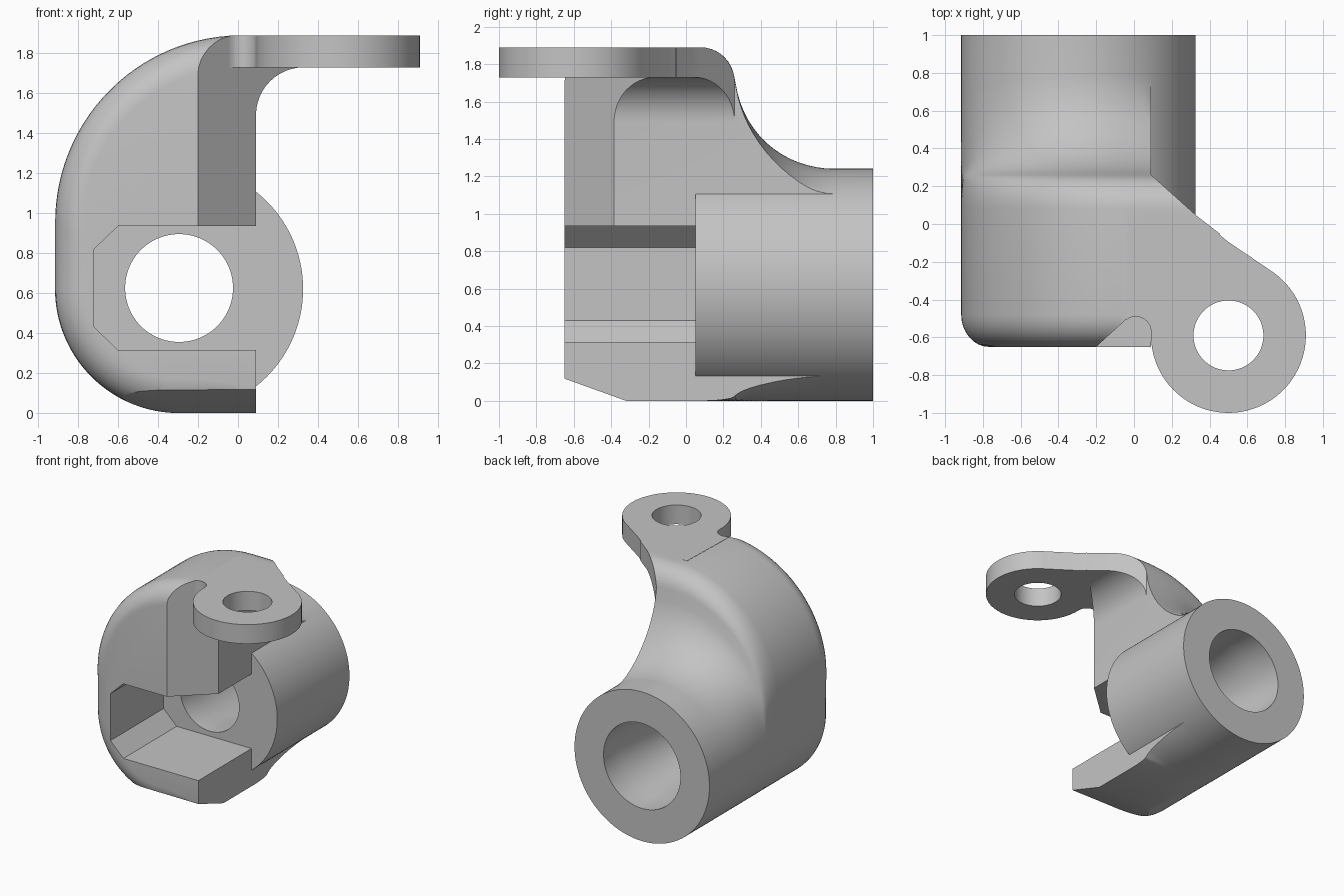
import bpy, bmesh, math
from math import sin, cos, pi, radians

cube = bpy.data.objects.get("Cube")
if cube:
    bpy.data.objects.remove(cube)

grey = bpy.data.materials.new("plain grey")
grey.use_nodes = True
GREY = (0.55, 0.55, 0.55, 1)
grey.diffuse_color = GREY
grey.node_tree.nodes["Principled BSDF"].inputs["Base Color"].default_value = GREY

CX, CZ, RAD, TOP = -0.295, 0.62, 0.62, 1.89


def loft(name, rings):
    """Skin a row of equal-length closed rings and cap both ends."""
    bm = bmesh.new()
    rows = [[bm.verts.new(p) for p in ring] for ring in rings]
    n = len(rows[0])
    for a, b in zip(rows, rows[1:]):
        for i in range(n):
            j = (i + 1) % n
            bm.faces.new((a[i], a[j], b[j], b[i]))
    bm.faces.new(rows[0])
    bm.faces.new(rows[-1])
    bmesh.ops.recalc_face_normals(bm, faces=bm.faces)
    mesh = bpy.data.meshes.new(name)
    bm.to_mesh(mesh)
    bm.free()
    mesh.materials.append(grey)
    obj = bpy.data.objects.new(name, mesh)
    bpy.context.collection.objects.link(obj)
    return obj


def prism(name, pts, axis, lo, hi):
    """Extrude a flat outline along an axis."""
    place = {"x": lambda u, v, w: (w, u, v),
             "y": lambda u, v, w: (u, w, v),
             "z": lambda u, v, w: (u, v, w)}[axis]
    return loft(name, [[place(u, v, w) for u, v in pts] for w in (lo, hi)])


def arc(cx, cy, r, a, b, n):
    angles = [radians(a + (b - a) * i / n) for i in range(n + 1)]
    return [(cx + r * cos(t), cy + r * sin(t)) for t in angles]


def circle(cx, cy, r, n=96):
    return arc(cx, cy, r, 0, 360, n)[:-1]


def combine(target, tool, operation):
    mod = target.modifiers.new(tool.name, "BOOLEAN")
    mod.operation = operation
    mod.solver = "EXACT"
    mod.object = tool
    bpy.context.view_layer.objects.active = target
    bpy.ops.object.modifier_apply(modifier=mod.name)
    bpy.data.objects.remove(tool)


# Housing outline: flat bottom and top, round lower left, large round upper left
def inside(x, z):
    if not (-0.915 <= x <= 0.6 and 0 <= z <= TOP):
        return False
    if x < CX and z < CZ:
        return math.hypot(x - CX, z - CZ) <= RAD
    if x < 0.02 and z > 0.955:
        return math.hypot(x - 0.02, z - 0.955) <= 0.935
    return True


def reach(t):
    lo, hi = 0, 3
    for _ in range(40):
        mid = (lo + hi) / 2
        if inside(CX + mid * cos(t), CZ + mid * sin(t)):
            lo = mid
        else:
            hi = mid
    return lo


ANGLES = [2 * pi * i / 160 for i in range(160)]
REACH = [reach(t) for t in ANGLES]


def section(y, inset=0, blend=1):
    ring = []
    for t, r in zip(ANGLES, REACH):
        d = RAD + (r - RAD) * blend - inset
        ring.append((CX + d * cos(t), y, CZ + d * sin(t)))
    return ring


# Housing: rounded front rim, rounded shoulder, then a hollow sweep to the barrel
F = 0.17
rings = [section(-0.65 + F * (1 - cos(a)), F * (1 - sin(a)))
         for a in [pi / 2 * i / 8 for i in range(9)]]
rim = [(0.08 + 0.18 * sin(a), 1.71 + 0.18 * cos(a))
       for a in [radians(80) * i / 9 for i in range(10)]]
sweep = [(0.8 - 0.54 * cos(a), 1.78 - 0.54 * sin(a))
         for a in [radians(14 + 76 * i / 14) for i in range(15)]]
rings += [section(y, 0, (z - 1.24) / 0.65) for y, z in rim + sweep]
housing = loft("joint_housing", rings)

# Trim the open side, leaving a curved gusset below the arm
gusset = arc(0.33, 1.49, 0.24, 180, 90, 12)
combine(housing, prism("side_cut", [(0.09, -0.2)] + gusset + [(1, 1.73), (1, -0.2)],
                       "y", -2, 2), "DIFFERENCE")
combine(housing, prism("front_slant_cut", [(-0.3, -0.741), (0.7, 0.172), (0.7, -0.95)],
                       "z", 0.934, 2.2), "DIFFERENCE")
combine(housing, prism("back_slant_cut", [(0.09, 0.26), (0.33, 0.045), (0.75, -0.28),
                                          (0.75, 1.2), (0.09, 1.2)],
                       "z", 1.2, 2.2), "DIFFERENCE")
combine(housing, prism("lower_chamfer_cut", [(-0.32, 0), (-0.82, 0.18), (-0.82, -0.3),
                                             (-0.32, -0.3)], "x", -2, 2), "DIFFERENCE")

# Barrel
combine(housing, prism("barrel", circle(CX, CZ, 0.621, 128), "y", 0.05, 1), "UNION")

# Arm plate with hooked notch and round eye
outline = [(-0.03, 0.03), (-0.044, -0.4)]
outline += arc(0.01, -0.57, 0.08, 132, 0, 12)
outline += arc(0.5, -0.59, 0.41, 180, 418, 48)
outline += [(0.5, -0.095), (0.33, 0.043), (0.3, 0.03)]
arm = prism("arm", outline, "z", 1.73, TOP)
combine(arm, prism("eye_cut", circle(0.5, -0.59, 0.185, 64), "z", 1.5, 2.1), "DIFFERENCE")
combine(housing, arm, "UNION")

# Front pocket with chamfered inner corners
pocket = [(-0.72, 0.43), (-0.6, 0.314), (1, 0.314), (1, 0.935), (-0.6, 0.935), (-0.72, 0.82)]
combine(housing, prism("pocket_cut", pocket, "y", -1.2, 0.05), "DIFFERENCE")

# Stepped bore, widening towards the back
bore = loft("bore_cut", [[(x, y, z) for x, z in circle(CX, CZ + 0.005, r)]
                         for y, r in ((-0.1, 0.27), (0.25, 0.27), (0.78, 0.354), (1.1, 0.354))])
combine(housing, bore, "DIFFERENCE")

# Smooth the curved faces, keep the machined edges crisp
bpy.ops.object.select_all(action="DESELECT")
housing.select_set(True)
bpy.context.view_layer.objects.active = housing
bpy.ops.object.shade_smooth_by_angle(angle=radians(25))
